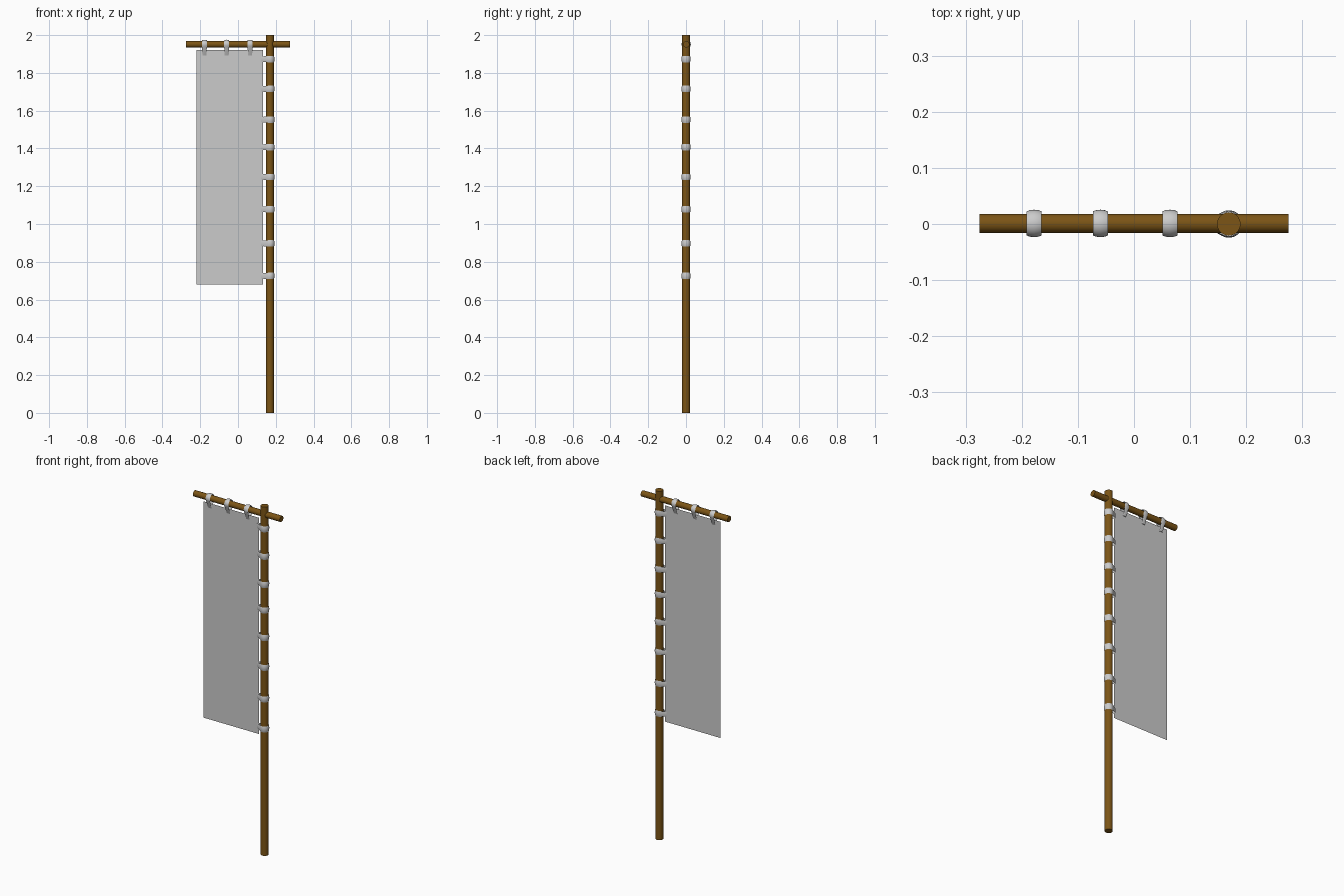
import bpy, bmesh, math
from mathutils import Vector

if "Cube" in bpy.data.objects:
    bpy.data.objects.remove(bpy.data.objects["Cube"])

wood = bpy.data.materials.new("brown_wood")
wood.diffuse_color = (0.2, 0.09, 0.008, 1)
wood.use_nodes = True
wood.node_tree.nodes["Principled BSDF"].inputs["Base Color"].default_value = wood.diffuse_color

POLE_X, BAR_Z = 0.169, 1.951


def smooth(ob):
    bpy.ops.object.select_all(action='DESELECT')
    ob.select_set(True)
    bpy.context.view_layer.objects.active = ob
    bpy.ops.object.shade_smooth_by_angle(angle=math.radians(40))


def rod(name, radius, length, loc, rot=(0, 0, 0)):
    bpy.ops.mesh.primitive_cylinder_add(vertices=20, radius=radius, depth=length,
                                        location=loc, rotation=rot)
    ob = bpy.context.object
    ob.name = name
    ob.data.materials.append(wood)
    smooth(ob)


def mesh_object(name, bm):
    me = bpy.data.meshes.new(name)
    bm.to_mesh(me)
    bm.free()
    ob = bpy.data.objects.new(name, me)
    bpy.context.collection.objects.link(ob)
    return ob


def strap(name, centre, out, axis, reach, width):
    """Teardrop fabric loop around a rod, pinched together on the cloth."""
    out, axis, side = Vector(out), Vector(axis), Vector((0, 1, 0))
    bm = bmesh.new()
    rows = []
    # rows across the width: slightly bulged in the middle
    for t, r in ((-1, 0.0215), (-0.6, 0.0235), (0, 0.0245), (0.6, 0.0235), (1, 0.0215)):
        end = math.pi - math.acos(r / reach)
        pts = [(-reach, 0.002, 0.8)]
        for i in range(19):
            a = end - 2 * end * i / 18
            pts.append((r * math.cos(a), r * math.sin(a), 1))
        pts.append((-reach, -0.002, 0.8))
        rows.append([bm.verts.new(Vector(centre) + out * u + side * v
                                  + axis * (t * w * width / 2)) for u, v, w in pts])
    n = len(rows[0])
    for a, b in zip(rows, rows[1:]):
        for i in range(n):
            j = (i + 1) % n
            bm.faces.new((a[i], a[j], b[j], b[i]))
    bmesh.ops.recalc_face_normals(bm, faces=bm.faces)
    # make the band face outwards, away from the rod
    bm.faces.ensure_lookup_table()
    face = max(bm.faces, key=lambda f: f.calc_center_median().dot(out))
    if face.normal.dot(out) < 0:
        bmesh.ops.reverse_faces(bm, faces=bm.faces)
    smooth(mesh_object(name, bm))


# Wooden pole and crossbar
rod("pole", 0.021, 2.0, (POLE_X, 0, 1.0))
rod("crossbar", 0.017, 0.551, (0, 0.001, BAR_Z), (0, math.pi / 2, 0))

# Cloth panel
bm = bmesh.new()
bm.faces.new([bm.verts.new((x, 0, z)) for x, z in
              ((-0.22, 0.68), (0.132, 0.68), (0.132, 1.92), (-0.22, 1.92))])
mesh_object("banner_cloth", bm)

# Straps along the crossbar
for i, x in enumerate((-0.178, -0.06, 0.064)):
    strap(f"top_strap_{i + 1}", (x, 0.001, BAR_Z), (0, 0, 1), (1, 0, 0), 0.058, 0.027)

# Straps along the pole
for i, z in enumerate((1.873, 1.715, 1.553, 1.407, 1.249, 1.078, 0.897, 0.725)):
    strap(f"side_strap_{i + 1}", (POLE_X, 0, z), (1, 0, 0), (0, 0, 1), 0.046, 0.034)
